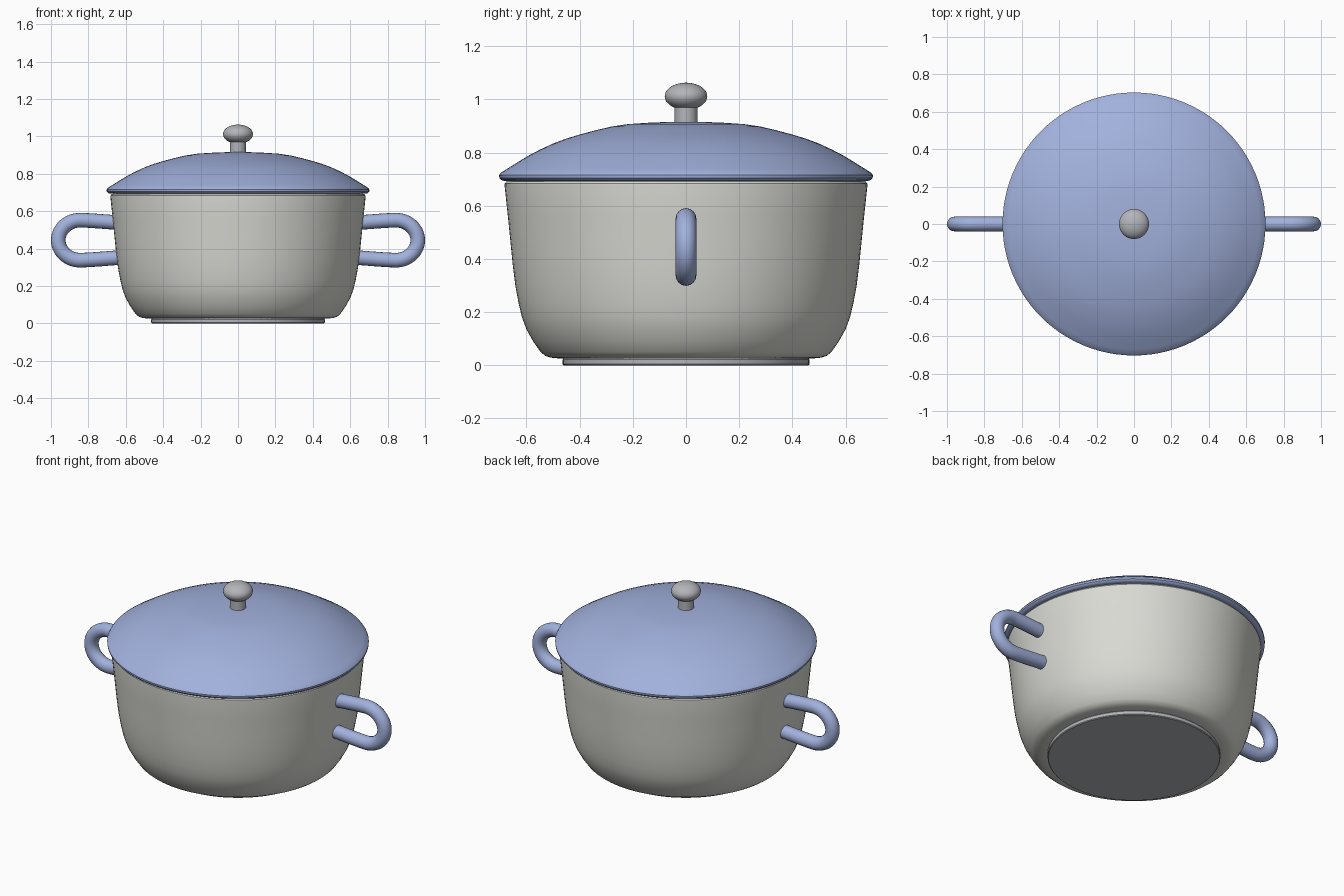
import bpy, bmesh, math

cube = bpy.data.objects.get("Cube")
if cube:
    bpy.data.objects.remove(cube, do_unlink=True)


def make_material(name, r, g, b):
    mat = bpy.data.materials.new(name)
    mat.use_nodes = True
    mat.diffuse_color = (r, g, b, 1)
    mat.node_tree.nodes["Principled BSDF"].inputs["Base Color"].default_value = (r, g, b, 1)
    return mat


cream = make_material("warm white enamel", 0.70, 0.70, 0.66)
blue = make_material("soft blue", 0.36, 0.44, 0.72)
steel = make_material("steel grey", 0.45, 0.46, 0.49)


def smooth(obj, angle=35):
    bpy.ops.object.select_all(action="DESELECT")
    obj.select_set(True)
    bpy.context.view_layer.objects.active = obj
    bpy.ops.object.shade_smooth_by_angle(angle=math.radians(angle))


def lathe(name, profile, mat, steps=96):
    """Revolve an (r, z) profile, listed from axis to axis, around z."""
    bm = bmesh.new()
    verts = [bm.verts.new((r, 0, z)) for r, z in profile]
    edges = [bm.edges.new(pair) for pair in zip(verts, verts[1:])]
    bmesh.ops.spin(bm, geom=verts + edges, cent=(0, 0, 0), axis=(0, 0, 1),
                   angle=math.tau, steps=steps, use_duplicate=False)
    bmesh.ops.remove_doubles(bm, verts=bm.verts, dist=0.0002)
    bmesh.ops.recalc_face_normals(bm, faces=bm.faces)
    mesh = bpy.data.meshes.new(name)
    bm.to_mesh(mesh)
    bm.free()
    mesh.materials.append(mat)
    obj = bpy.data.objects.new(name, mesh)
    bpy.context.collection.objects.link(obj)
    smooth(obj)
    return obj


# Hollow pot body with a rounded foot and rim
lathe("pot_body", [
    (0, 0.025), (0.48, 0.026), (0.51, 0.029), (0.53, 0.036), (0.547, 0.05),
    (0.575, 0.09), (0.60, 0.135), (0.617, 0.18), (0.63, 0.235), (0.642, 0.30),
    (0.652, 0.38), (0.661, 0.47), (0.67, 0.56), (0.682, 0.672),
    (0.682, 0.683), (0.676, 0.691), (0.666, 0.694), (0.64, 0.694),
    (0.63, 0.60), (0.60, 0.30), (0.56, 0.13), (0.50, 0.06), (0, 0.06)], cream)

# Flat base plate
lathe("base_plate", [
    (0, 0), (0.46, 0), (0.464, 0.004), (0.464, 0.022), (0.46, 0.027), (0, 0.027)], steel)

# Domed lid with a rounded lip
lathe("lid", [
    (0, 0.694), (0.685, 0.694), (0.695, 0.697), (0.702, 0.705), (0.703, 0.715),
    (0.697, 0.724), (0.67, 0.741), (0.63, 0.766), (0.59, 0.79), (0.55, 0.811),
    (0.50, 0.834), (0.45, 0.853), (0.40, 0.868), (0.34, 0.884), (0.28, 0.898),
    (0.22, 0.907), (0.15, 0.912), (0.08, 0.915), (0, 0.916)], blue)

# Lid knob: stem and flattened ball
lathe("knob_stem", [(0, 0.90), (0.043, 0.90), (0.043, 0.99), (0, 0.99)], steel, 48)
ball = [(0.08 * math.sin(t), 1.012 - 0.051 * math.cos(t))
        for t in (math.pi * i / 24 for i in range(25))]
lathe("knob_ball", ball, steel, 48)


def loop_handle(name, side):
    """Bent tube handle, its ends sunk into the pot wall."""
    curve = bpy.data.curves.new(name, "CURVE")
    curve.dimensions = "3D"
    curve.bevel_depth = 0.039
    curve.bevel_resolution = 6
    curve.resolution_u = 16
    curve.use_fill_caps = True
    # Each point: position x, z and tangent x, z
    path = [(0.62, 0.537, 0.06, 0.004), (0.84, 0.552, 0.066, 0.002),
            (0.961, 0.445, 0, -0.06),
            (0.84, 0.338, -0.066, 0.002), (0.62, 0.353, -0.06, 0.004)]
    spline = curve.splines.new("BEZIER")
    spline.bezier_points.add(len(path) - 1)
    for point, (x, z, dx, dz) in zip(spline.bezier_points, path):
        point.handle_left_type = point.handle_right_type = "FREE"
        point.co = (side * x, 0, z)
        point.handle_left = (side * (x - dx), 0, z - dz)
        point.handle_right = (side * (x + dx), 0, z + dz)
    curve.materials.append(blue)
    obj = bpy.data.objects.new(name, curve)
    bpy.context.collection.objects.link(obj)
    bpy.ops.object.select_all(action="DESELECT")
    obj.select_set(True)
    bpy.context.view_layer.objects.active = obj
    bpy.ops.object.convert(target="MESH")
    smooth(bpy.context.view_layer.objects.active, 50)


# Side handles
loop_handle("left_handle", 1)
loop_handle("right_handle", -1)
